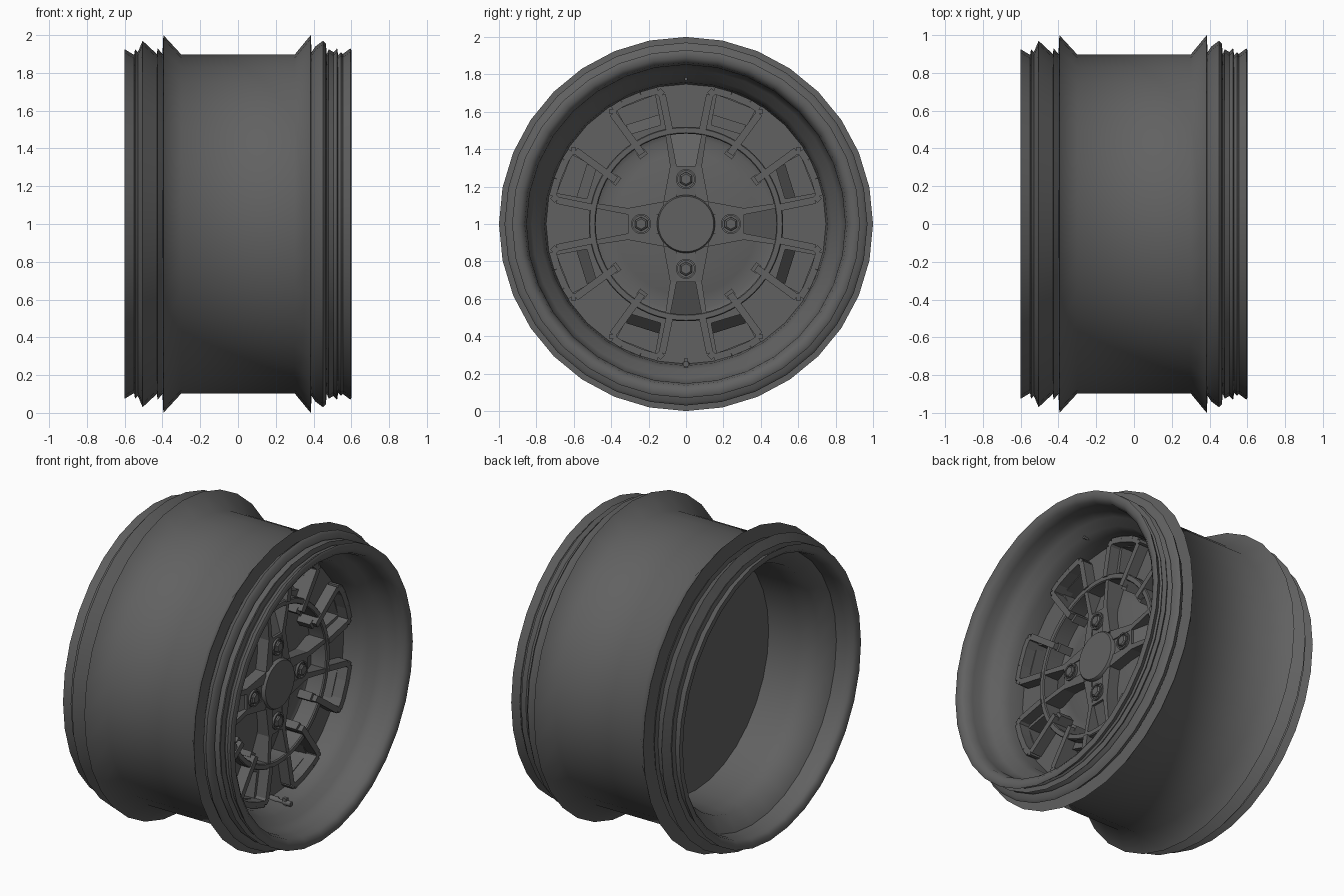
import bpy, bmesh, math
from mathutils import Vector

if "Cube" in bpy.data.objects:
    bpy.data.objects.remove(bpy.data.objects["Cube"])

CZ = 1.0  # wheel axle height; axle runs along x
paint = bpy.data.materials.new("dark_grey")
paint.diffuse_color = (.12, .12, .12, 1)
paint.use_nodes = True
paint.node_tree.nodes["Principled BSDF"].inputs["Base Color"].default_value = paint.diffuse_color


def finish(bm, name, smooth=True, angle=35):
    bmesh.ops.remove_doubles(bm, verts=bm.verts, dist=1e-5)
    bmesh.ops.recalc_face_normals(bm, faces=bm.faces)
    me = bpy.data.meshes.new(name)
    bm.to_mesh(me)
    bm.free()
    me.materials.append(paint)
    ob = bpy.data.objects.new(name, me)
    bpy.context.collection.objects.link(ob)
    if smooth:
        bpy.ops.object.select_all(action='DESELECT')
        ob.select_set(True)
        bpy.context.view_layer.objects.active = ob
        bpy.ops.object.shade_smooth_by_angle(angle=math.radians(angle))
    return ob


def add_lathe(bm, profile, seg=32, cy=0.0, cz=CZ, closed=False):
    """Spin an (x, radius) profile around an x-parallel axis."""
    rings = []
    for x, r in profile:
        if r == 0:
            rings.append([bm.verts.new((x, cy, cz))] * seg)
        else:
            rings.append([bm.verts.new((x, cy + r * math.sin(2 * math.pi * i / seg),
                                        cz + r * math.cos(2 * math.pi * i / seg)))
                          for i in range(seg)])
    pairs = list(zip(rings, rings[1:]))
    if closed:
        pairs.append((rings[-1], rings[0]))
    for a, b in pairs:
        for i in range(seg):
            j = (i + 1) % seg
            vs = list(dict.fromkeys((a[i], a[j], b[j], b[i])))
            if len(vs) > 2:
                bm.faces.new(vs)


def lathe(name, profile, seg=32, closed=False, angle=35):
    bm = bmesh.new()
    add_lathe(bm, profile, seg, closed=closed)
    return finish(bm, name, True, angle)


def add_prism(bm, pts, turn, x0):
    """Prism from (t, r, x_top) points, turned round the axle."""
    c, s = math.cos(turn), math.sin(turn)
    pos = [(t * c + r * s, CZ + r * c - t * s, x) for t, r, x in pts]
    lo = [bm.verts.new((x0, y, z)) for y, z, x in pos]
    hi = [bm.verts.new((x, y, z)) for y, z, x in pos]
    n = len(pts)
    bm.faces.new(lo)
    bm.faces.new(hi)
    for i in range(n):
        j = (i + 1) % n
        bm.faces.new((lo[i], lo[j], hi[j], hi[i]))


def add_bar(bm, p, q, w, turn, x0, x1):
    p, q = Vector(p), Vector(q)
    n = (q - p).orthogonal().normalized() * w / 2
    add_prism(bm, [(*v, x1) for v in (p - n, q - n, q + n, p + n)], turn, x0)


QUARTERS = [k * math.pi / 2 for k in range(4)]
EIGHTHS = [(a, s) for a in QUARTERS for s in (1, -1)]

# Rim barrel: outer skin with bead spikes, then inner skin with stepped wells
lathe("rim_barrel", [
    (-.60, .925), (-.55, .895), (-.545, .925), (-.53, .91), (-.505, .97), (-.43, .90),
    (-.425, .93), (-.40, .90), (-.395, 1.0), (-.30, .897), (.30, .897), (.385, 1.0),
    (.39, .91), (.41, .94), (.45, .97), (.465, .955), (.47, .90), (.48, .925), (.505, .91),
    (.525, .93), (.53, .895), (.545, .91), (.555, .90), (.595, .93), (.60, .92),
    (.60, .89), (.58, .863), (.53, .852), (.47, .85), (.42, .825), (.38, .78), (.32, .757),
    (.22, .747), (-.07, .742), (-.28, .748), (-.41, .762), (-.47, .86), (-.54, .862),
    (-.58, .87), (-.60, .89)], closed=True, angle=55)

# Centre plate with a shallow dish, with eight deep window wells
plate = lathe("centre_plate", [
    (-.07, 0), (-.07, .755), (.23, .755), (.23, .51), (.18, .485), (.17, .46), (.185, .38),
    (.21, .25), (.21, 0)], seg=64)
bm = bmesh.new()
for a, s in EIGHTHS:
    add_prism(bm, [(s * t, r, .5) for t, r in
                   ((.135, .53), (.30, .48), (.37, .61), (.165, .69))], a, .06)
cutter = finish(bm, "window_cutter", False)
cutter.hide_render = True
cutter.hide_set(True)
mod = plate.modifiers.new("windows", 'BOOLEAN')
mod.operation = 'DIFFERENCE'
mod.solver = 'EXACT'
mod.object = cutter

# Raised ring joining the spokes
lathe("spoke_ring", [(.16, .483), (.285, .483), (.292, .488), (.292, .515), (.285, .52),
                     (.16, .52)], seg=64, closed=True)

# Window frames: inner radial bar, rounded outer corner bars, hooked bar; sloped sill
bm = bmesh.new()
for a, s in EIGHTHS:
    path = [(.088, .50), (.127, .69), (.15, .713), (.24, .688), (.34, .646), (.39, .613),
            (.392, .59), (.235, .375)]
    for p, q in zip(path, path[1:]):
        add_bar(bm, (s * p[0], p[1]), (s * q[0], q[1]), .038, a, .18, .30)
    add_bar(bm, (s * .215, .39), (s * .255, .36), .035, a, .16, .27)
    add_prism(bm, [(s * .13, .52, .21), (s * .30, .47, .21), (s * .32, .53, .13),
                   (s * .145, .585, .13)], a, .05)
finish(bm, "window_frames", False)

# Four spokes running to the hub, each with a sloping pocket
bm = bmesh.new()
for a in QUARTERS:
    for s in (1, -1):
        add_prism(bm, [(s * .05, .31, .28), (s * .085, .49, .29), (s * .112, .49, .29),
                       (s * .085, .31, .28)], a, .16)
        add_prism(bm, [(s * .05, .12, .285), (s * .05, .31, .28), (s * .085, .31, .28),
                       (s * .12, .12, .285)], a, .16)
    add_prism(bm, [(-.05, .12, .275), (.05, .12, .275), (.05, .31, .28), (-.05, .31, .28)],
              a, .16)
    add_prism(bm, [(-.05, .31, .265), (.05, .31, .265), (.085, .49, .18), (-.085, .49, .18)],
              a, .15)
finish(bm, "spokes", False)

# Hub cap
lathe("hub_cap", [(.16, 0), (.16, .155), (.29, .155), (.30, .148), (.30, 0)], seg=48)

# Lug nuts: round cup with a hexagonal nut inside
bm = bmesh.new()
for a in QUARTERS:
    y, z = .24 * math.sin(a), CZ + .24 * math.cos(a)
    add_lathe(bm, [(.20, .054), (.292, .054), (.292, .044), (.265, .044), (.265, 0),
                   (.20, 0)], 20, y, z)
    add_lathe(bm, [(.24, 0), (.24, .038), (.295, .038), (.302, .028), (.302, 0)], 6, y, z)
finish(bm, "lug_nuts", True, 30)

# Valve stem at the bottom and a balance plug at the top
bm = bmesh.new()
add_lathe(bm, [(.22, 0), (.22, .02), (.28, .02), (.29, .012), (.33, .012), (.33, .016),
               (.38, .016), (.38, 0)], 12, 0, .25)
add_prism(bm, [(-.012, -.78, .35), (.012, -.78, .35), (.012, -.72, .35),
               (-.012, -.72, .35)], 0, .325)
add_lathe(bm, [(.30, 0), (.30, .009), (.385, .009), (.385, 0)], 10, 0, 1.775)
finish(bm, "valve_stem", True, 40)
